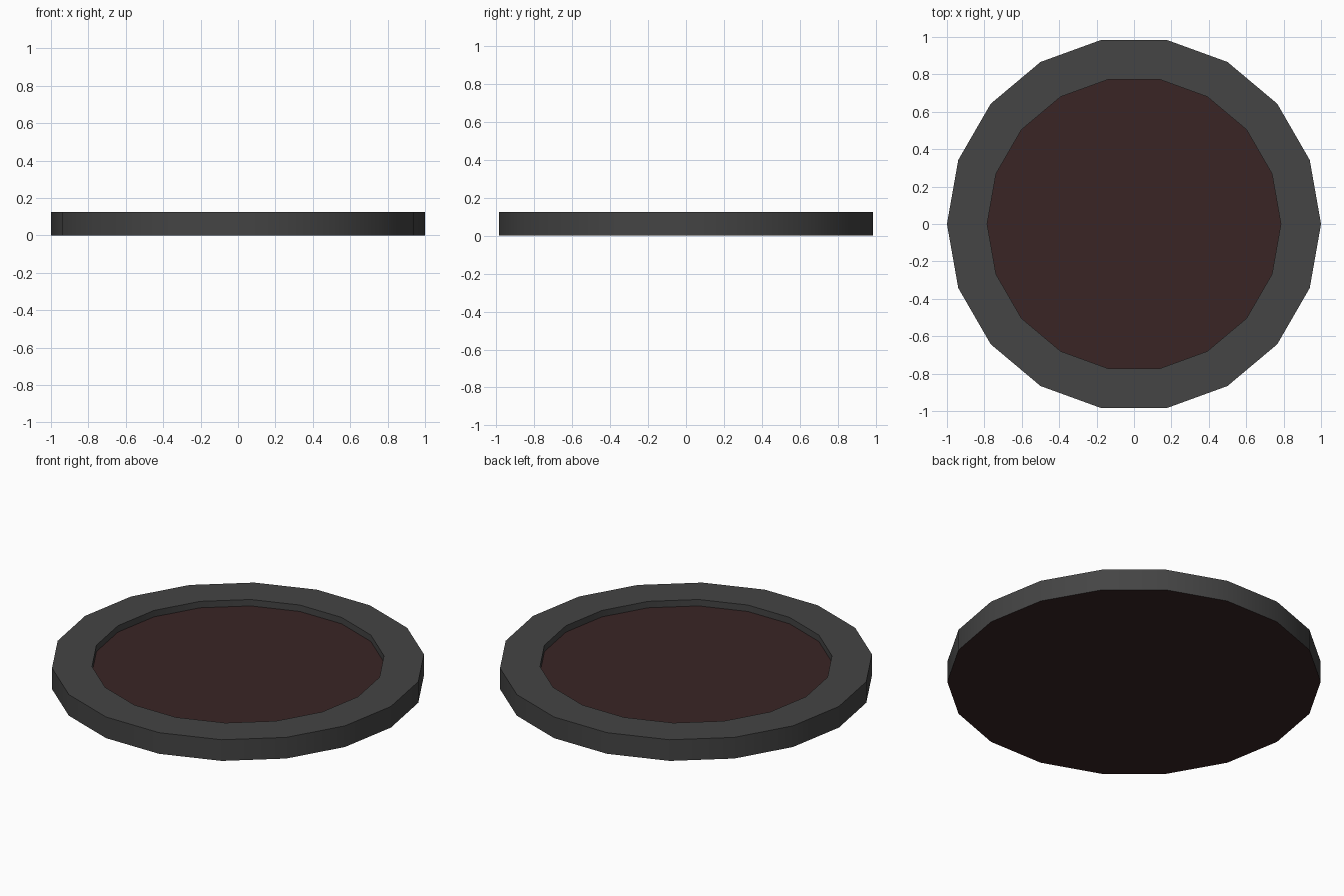
import bpy, bmesh, math

if "Cube" in bpy.data.objects:
    bpy.data.objects.remove(bpy.data.objects["Cube"])

SIDES = 18
R_OUT, R_IN = 1.0, 0.785
H, FLOOR = 0.125, 0.087


def material(name, rgb):
    m = bpy.data.materials.new(name)
    m.diffuse_color = (*rgb, 1.0)
    m.use_nodes = True
    m.node_tree.nodes["Principled BSDF"].inputs["Base Color"].default_value = m.diffuse_color
    return m


grey = material("dark grey", (0.058, 0.058, 0.058))
maroon = material("dark maroon", (0.041, 0.018, 0.018))


def ring(bm, r, z):
    return [bm.verts.new((r * math.cos(2 * math.pi * i / SIDES),
                          r * math.sin(2 * math.pi * i / SIDES), z))
            for i in range(SIDES)]


def bridge(bm, a, b, mat=0):
    for i in range(SIDES):
        j = (i + 1) % SIDES
        bm.faces.new((a[i], a[j], b[j], b[i])).material_index = mat


# Shallow dish: underside, outer wall, flat rim, inner wall, recessed floor
bm = bmesh.new()
base, outer = ring(bm, R_OUT, 0), ring(bm, R_OUT, H)
inner, floor = ring(bm, R_IN, H), ring(bm, R_IN, FLOOR)
bridge(bm, base, outer)
bridge(bm, outer, inner)
bridge(bm, inner, floor)
bm.faces.new(floor).material_index = 1
bm.faces.new(base[::-1]).material_index = 1
bmesh.ops.recalc_face_normals(bm, faces=bm.faces[:])

mesh = bpy.data.meshes.new("round_tray")
bm.to_mesh(mesh)
bm.free()
mesh.materials.append(grey)
mesh.materials.append(maroon)
tray = bpy.data.objects.new("round_tray", mesh)
bpy.context.collection.objects.link(tray)

# Smooth walls with crisp rim edges
bpy.context.view_layer.objects.active = tray
tray.select_set(True)
bpy.ops.object.shade_smooth_by_angle(angle=math.radians(30))
